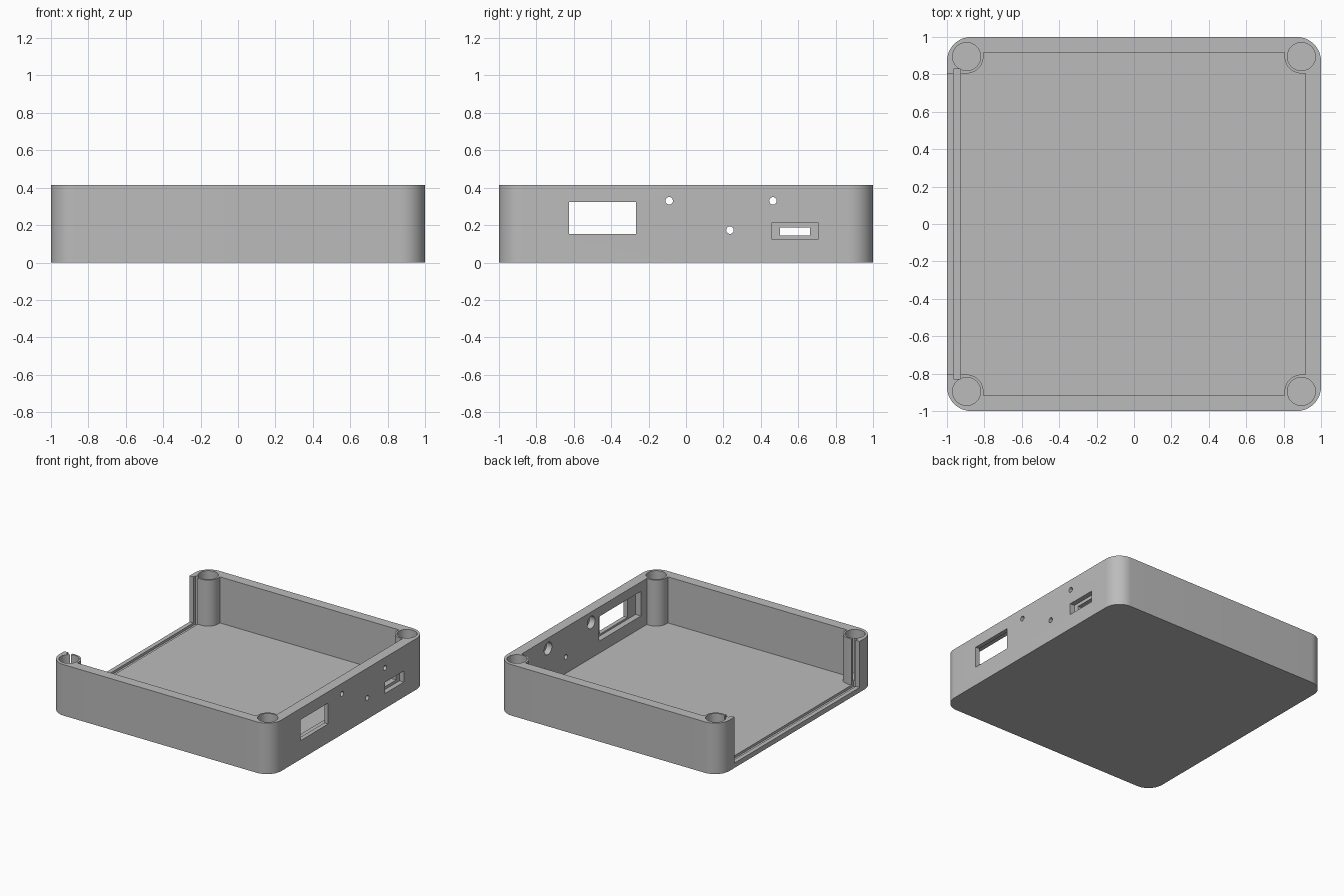
import bpy, bmesh, math
from mathutils import Vector

if "Cube" in bpy.data.objects:
    bpy.data.objects.remove(bpy.data.objects["Cube"])

H = 0.415          # case height
FLOOR = 0.04       # floor thickness
WALL = 0.917       # inner wall position
POST = 0.895       # corner post centre
POST_R = 0.09      # corner post radius

grey = bpy.data.materials.new("plain grey")
grey.diffuse_color = (0.5, 0.5, 0.5, 1)
grey.use_nodes = True
grey.node_tree.nodes["Principled BSDF"].inputs["Base Color"].default_value = grey.diffuse_color


def arc(cx, cy, r, a0, a1, n):
    """Points on an arc, angles in degrees."""
    return [(cx + r * math.cos(math.radians(a0 + (a1 - a0) * i / n)),
             cy + r * math.sin(math.radians(a0 + (a1 - a0) * i / n))) for i in range(n + 1)]


def prism(name, pts, lo, hi, axis="z"):
    """Extrude an outline along z, or a (y, z) outline along x."""
    place = (lambda a, b, t: (a, b, t)) if axis == "z" else (lambda a, b, t: (t, a, b))
    bm = bmesh.new()
    face = bm.faces.new([bm.verts.new(place(a, b, lo)) for a, b in pts])
    side = bmesh.ops.extrude_face_region(bm, geom=[face])
    new = [v for v in side["geom"] if isinstance(v, bmesh.types.BMVert)]
    bmesh.ops.translate(bm, verts=new, vec=Vector(place(0, 0, hi - lo)))
    bmesh.ops.recalc_face_normals(bm, faces=bm.faces)
    me = bpy.data.meshes.new(name)
    bm.to_mesh(me)
    bm.free()
    me.materials.append(grey)
    ob = bpy.data.objects.new(name, me)
    bpy.context.collection.objects.link(ob)
    return ob


def rect(a0, a1, b0, b1):
    return [(a0, b0), (a1, b0), (a1, b1), (a0, b1)]


# Outer shell: a square block with rounded vertical corners
R = 0.13
outline = []
for k, (sx, sy) in enumerate([(1, 1), (-1, 1), (-1, -1), (1, -1)]):
    outline += arc(sx * (1 - R), sy * (1 - R), R, 90 * k, 90 * k + 90, 16)
case = prism("case_bottom", outline, 0, H)

# Cavity outline: open on the left, scooped around the corner posts
half = [(WALL, POST - POST_R)]
half += arc(POST, POST, POST_R, -90, -180, 14)
half += [(POST - POST_R, WALL), (-POST + POST_R, WALL)]
half += arc(-POST, POST, POST_R, 0, -90, 14)
half += [(-1.1, POST - POST_R)]
cavity = half + [(x, -y) for x, y in reversed(half)]
cutters = [prism("cavity_cutter", cavity, FLOOR, H + 0.1)]

# Slot for the sliding side panel
cutters.append(prism("panel_slot_cutter", rect(-0.965, -0.927, -0.83, 0.83), 0.02, H + 0.1))

# Blind holes in the corner posts
for sx in (-1, 1):
    for sy in (-1, 1):
        cutters.append(prism("post_hole_cutter",
                             arc(sx * POST, sy * POST, 0.075, 0, 352.5, 47), 0.06, H + 0.1))

# Large window with a wider recess on the inside
cutters.append(prism("window_cutter", rect(-0.625, -0.268, 0.153, 0.323), 0.85, 1.1, "x"))
cutters.append(prism("window_recess_cutter", rect(-0.73, -0.19, 0.138, 0.338), 0.85, 0.965, "x"))

# Light holes, the upper two with a wider recess on the inside
for y, z, wide in [(-0.09, 0.33, True), (0.465, 0.33, True), (0.235, 0.173, False)]:
    cutters.append(prism("light_hole_cutter", arc(y, z, 0.02, 0, 345, 23), 0.85, 1.1, "x"))
    if wide:
        cutters.append(prism("light_recess_cutter", arc(y, z, 0.05, 0, 348.75, 31),
                             0.85, 0.965, "x"))

# Port slot with a recess on the outside
cutters.append(prism("port_cutter", rect(0.503, 0.663, 0.145, 0.187), 0.85, 1.1, "x"))
cutters.append(prism("port_recess_cutter", rect(0.46, 0.705, 0.122, 0.213), 0.96, 1.1, "x"))

# Cut everything out of the case
bpy.context.view_layer.objects.active = case
case.select_set(True)
for c in cutters:
    c.hide_render = True
    mod = case.modifiers.new("cut", "BOOLEAN")
    mod.operation = "DIFFERENCE"
    mod.solver = "EXACT"
    mod.object = c
    bpy.ops.object.modifier_apply(modifier=mod.name)
    bpy.data.objects.remove(c)

bpy.ops.object.shade_smooth_by_angle(angle=math.radians(30))
